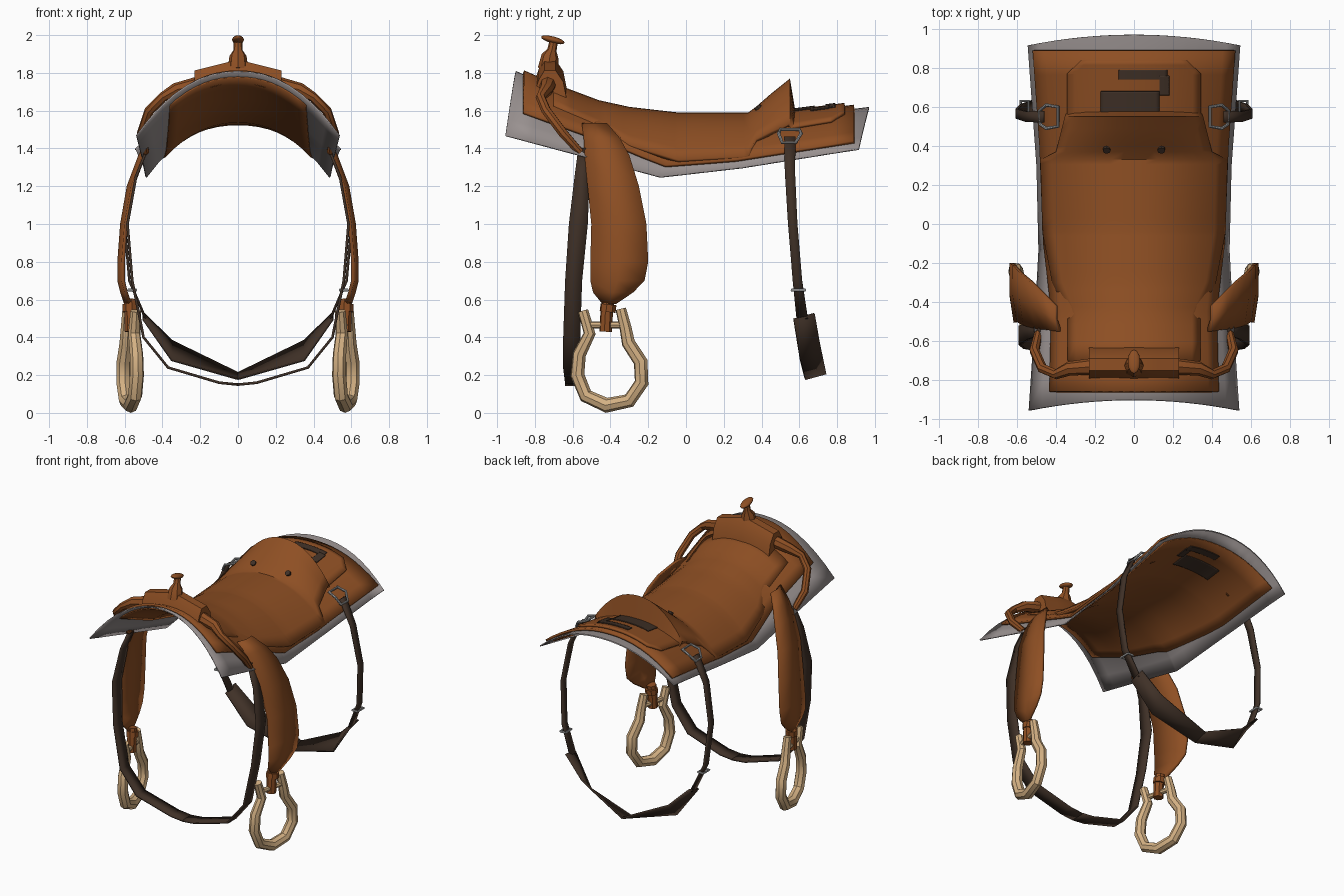
import bpy, math

default = bpy.data.objects.get("Cube")
if default:
    bpy.data.objects.remove(default, do_unlink=True)

made = []


def material(name, red, green, blue):
    mat = bpy.data.materials.new(name)
    mat.diffuse_color = (red, green, blue, 1)
    mat.use_nodes = True
    for node in mat.node_tree.nodes:
        if node.type == "BSDF_PRINCIPLED":
            node.inputs["Base Color"].default_value = (red, green, blue, 1)
    return mat


leather = material("tan leather", .27, .078, .017)
dark_leather = material("dark leather", .05, .03, .02)
felt = material("grey felt", .32, .285, .28)
wood = material("pale wood", .66, .44, .23)
metal = material("steel", .4, .4, .4)


def finish(obj, mat, mirror=False, thickness=0, offset=0):
    """Give a part its material, thickness and mirrored twin."""
    obj.data.materials.clear()
    obj.data.materials.append(mat)
    if thickness:
        solid = obj.modifiers.new("thickness", "SOLIDIFY")
        solid.thickness, solid.offset = thickness, offset
    if mirror:
        obj.modifiers.new("mirror", "MIRROR").use_clip = True
    made.append(obj)
    return obj


def loft(name, rows, mat, closed=False, **options):
    """Skin a grid of points; closed joins each row into a capped ring."""
    count = len(rows[0])
    verts = [point for row in rows for point in row]
    faces = []
    for r in range(len(rows) - 1):
        for c in range(count if closed else count - 1):
            a, b = r * count + c, r * count + (c + 1) % count
            faces.append((a, b, b + count, a + count))
    if closed:
        faces.append(tuple(reversed(range(count))))
        faces.append(tuple(range(len(verts) - count, len(verts))))
    mesh = bpy.data.meshes.new(name)
    mesh.from_pydata(verts, [], faces)
    obj = bpy.data.objects.new(name, mesh)
    bpy.context.collection.objects.link(obj)
    return finish(obj, mat, **options)


def tube(name, points, radius, mat, cyclic=False, mirror=True, radii=None):
    """Sweep a round section along a path."""
    curve = bpy.data.curves.new(name, "CURVE")
    curve.dimensions = "3D"
    curve.bevel_depth, curve.bevel_resolution = radius, 2
    curve.use_fill_caps = True
    spline = curve.splines.new("POLY")
    spline.points.add(len(points) - 1)
    spline.use_cyclic_u = cyclic
    for i, (target, point) in enumerate(zip(spline.points, points)):
        target.co = (*point, 1)
        target.radius = radii[i] if radii else 1
    obj = bpy.data.objects.new(name, curve)
    bpy.context.collection.objects.link(obj)
    bpy.ops.object.select_all(action="DESELECT")
    obj.select_set(True)
    bpy.context.view_layer.objects.active = obj
    bpy.ops.object.convert(target="MESH")
    return finish(bpy.context.object, mat, mirror=mirror)


def sample(table, key):
    """Interpolate the columns of a table by its first column."""
    key = min(max(key, table[0][0]), table[-1][0])
    for low, high in zip(table, table[1:]):
        if key <= high[0]:
            f = (key - low[0]) / (high[0] - low[0])
            return [a + (b - a) * f for a, b in zip(low[1:], high[1:])]


def stations(table, steps=14):
    start, end = table[0][0], table[-1][0]
    even = [start + (end - start) * i / steps for i in range(steps + 1)]
    return sorted(set(even + [row[0] for row in table]))


ACROSS = [i / 8 for i in range(-8, 9)]
CURVE, BOW = 2.2, .055


def arch(name, table, bow, mat, thickness):
    """Saddle-shaped sheet from rows of y, half width, ridge z, edge z."""
    rows = []
    for y in stations(table):
        half, top, edge = sample(table, y)
        rows.append([(half * v, y - bow * v * v,
                      top - (top - edge) * abs(v) ** CURVE) for v in ACROSS])
    return loft(name, rows, mat, thickness=thickness, offset=-1)


# Blanket under everything
BLANKET = [(-.90, .54, 1.81, 1.47), (-.45, .51, 1.61, 1.35), (-.08, .49, 1.55, 1.25),
           (.35, .50, 1.54, 1.30), (.97, .545, 1.62, 1.40)]
arch("blanket", BLANKET, BOW, felt, .008)


def wrap(name, table, lift, thickness, mat):
    """Sheet that follows the blanket, from rows of y, left x, right x."""
    rows = []
    for y in stations(table):
        x0, x1 = sample(table, y)
        row = []
        for v in ACROSS:
            x = x0 + (x1 - x0) * (v + 1) / 2
            half = sample(BLANKET, y)[0]
            half, top, edge = sample(BLANKET, y + BOW * (x / half) ** 2)
            row.append((x, y, top - (top - edge) * abs(x / half) ** CURVE + lift))
        rows.append(row)
    return loft(name, rows, mat, thickness=thickness)


def even(*pairs):
    return [(y, -half, half) for y, half in pairs]


# Skirt, its underside and the panel behind the seat
wrap("skirt", even((-.86, .43), (-.45, .42), (-.1, .46), (.4, .48), (.89, .515)),
     .014, .016, leather)
wrap("skirt_underside", even((-.86, .36), (-.2, .38), (.4, .45), (.87, .47)),
     -.016, .008, leather)
wrap("rear_panel", even((.5, .34), (.77, .34), (.84, .27)), .03, .016, leather)

# Dark hooked patch, on the panel and again underneath
for side, lift in (("upper", .041), ("lower", -.023)):
    for part, y0, y1, x0, x1 in (("block", .56, .68, -.17, .13), ("arm", .66, .76, .13, .18),
                                 ("hook", .74, .79, -.08, .17)):
        wrap(f"{side}_patch_{part}", [(y0, x0, x1), (y1, x0, x1)], lift, .006, dark_leather)

# Seat rising into the cantle
arch("seat", [(-.70, .34, 1.745, 1.63), (-.46, .34, 1.655, 1.52), (-.3, .42, 1.62, 1.42),
              (-.04, .47, 1.59, 1.34), (.33, .48, 1.59, 1.36), (.37, .40, 1.62, 1.45),
              (.45, .38, 1.69, 1.49), (.55, .355, 1.77, 1.53), (.58, .34, 1.59, 1.48)],
     0, leather, .025)
for side, x in (("left", .14), ("right", -.14)):
    bpy.ops.mesh.primitive_cylinder_add(vertices=8, radius=.02, depth=.03,
                                        location=(x, .385, 1.612), rotation=(.72, 0, 0))
    bpy.context.object.name = side + "_seat_stud"
    finish(bpy.context.object, dark_leather)

# Pommel and horn
outline = [(-.80, 1.76), (-.78, 1.82), (-.75, 1.87), (-.69, 1.87), (-.65, 1.81), (-.63, 1.71)]
loft("pommel", [[(x, y, z - abs(x) * .25) for y, z in outline]
                for x in (-.23, -.12, 0, .12, .23)], leather, closed=True)
tube("horn_stem", [(0, -.73, 1.82), (0, -.72, 1.89), (0, -.71, 1.92), (0, -.7, 1.97)],
     .025, leather, mirror=False, radii=[2.2, 1.8, 1, .9])
bpy.ops.mesh.primitive_uv_sphere_add(segments=12, ring_count=8, location=(0, -.705, 1.975),
                                     rotation=(-.25, 0, 0))
horn_cap = bpy.context.object
horn_cap.name, horn_cap.scale = "horn_cap", (.032, .064, .018)
finish(horn_cap, leather)

# Rolled rigging from the pommel to the girth
tube("front_rigging", [(.2, -.73, 1.74), (.33, -.74, 1.71), (.4, -.77, 1.67), (.47, -.74, 1.6),
                       (.51, -.65, 1.48), (.49, -.56, 1.38)],
     .026, leather, radii=[1.7, 1.4, 1, 1, 1, .8])

# Fenders: rows of z, x, front y, rear y
fender = [(1.53, .39, -.55, -.42), (1.45, .46, -.54, -.35), (1.36, .51, -.535, -.30),
          (1.2, .57, -.52, -.25), (1, .605, -.50, -.21), (.8, .62, -.505, -.20),
          (.7, .62, -.505, -.22), (.64, .605, -.49, -.28), (.58, .585, -.44, -.37)]
loft("fenders", [[(x - .012, y0, z), (x + .01, (y0 + y1) / 2, z), (x + .008, y1, z)]
                 for z, x, y0, y1 in fender], leather, mirror=True, thickness=.018)


def hang(y, z):
    """Place a point in the slightly turned plane of a stirrup."""
    return (.57 + .21 * (y + .41), y, z)


# Stirrups with their hangers
loop = [(-.545, .54), (-.51, .42), (-.565, .31), (-.575, .2), (-.53, .09), (-.42, .04),
        (-.3, .065), (-.235, .16), (-.24, .27), (-.305, .37), (-.32, .45), (-.345, .55)]
tube("stirrups", [hang(*point) for point in loop], .038, wood,
     radii=[.75, .85, .95, 1, 1, 1.05, 1, 1, 1, .95, .85, .75])
tube("stirrup_bars", [hang(-.54, .465), hang(-.31, .465)], .018, wood)
tube("hanger_straps", [hang(-.41, .6), hang(-.42, .53), hang(-.425, .43)], .034, leather)
tube("hanger_collars", [hang(-.41, .575), hang(-.415, .535)], .043, leather)


def strap(name, path, mat):
    """Flat band from rows of x, y, z, half width, tilt."""
    loft(name, [[(x, y - w, z - tilt), (x, y + w, z + tilt)] for x, y, z, w, tilt in path],
         mat, mirror=True, thickness=.014)


# Front girth and rear cinch
strap("front_girth", [(.48, -.54, 1.4, .03, 0), (.54, -.55, 1.25, .04, 0),
                      (.585, -.57, 1, .05, 0), (.56, -.595, .7, .045, 0),
                      (.5, -.605, .4, .045, 0), (.37, -.6, .24, .05, 0),
                      (.1, -.59, .16, .05, 0), (0, -.59, .15, .05, 0)], dark_leather)
strap("rear_strap", [(.465, .55, 1.46, .03, 0), (.55, .55, 1.28, .027, 0),
                     (.6, .565, 1, .025, 0), (.575, .59, .7, .025, 0),
                     (.49, .615, .5, .03, 0)], dark_leather)
strap("rear_cinch", [(.5, .625, .51, .055, .015), (.35, .655, .33, .05, .05),
                     (0, .685, .195, .055, .015)], dark_leather)

# Metal rings and buckles on the rear strap
tube("rear_rings", [(.39, .5, 1.5), (.45, .49, 1.48), (.48, .51, 1.43), (.485, .58, 1.43),
                    (.45, .61, 1.48), (.39, .6, 1.5)], .009, metal, cyclic=True)
tube("rear_buckles", [(.54, .56, .65), (.58, .56, .65), (.58, .63, .65), (.54, .63, .65)],
     .008, metal, cyclic=True)

# Soft shading with crisp edges
bpy.ops.object.select_all(action="DESELECT")
for obj in made:
    obj.select_set(True)
bpy.context.view_layer.objects.active = made[0]
bpy.ops.object.shade_smooth_by_angle(angle=math.radians(35))
